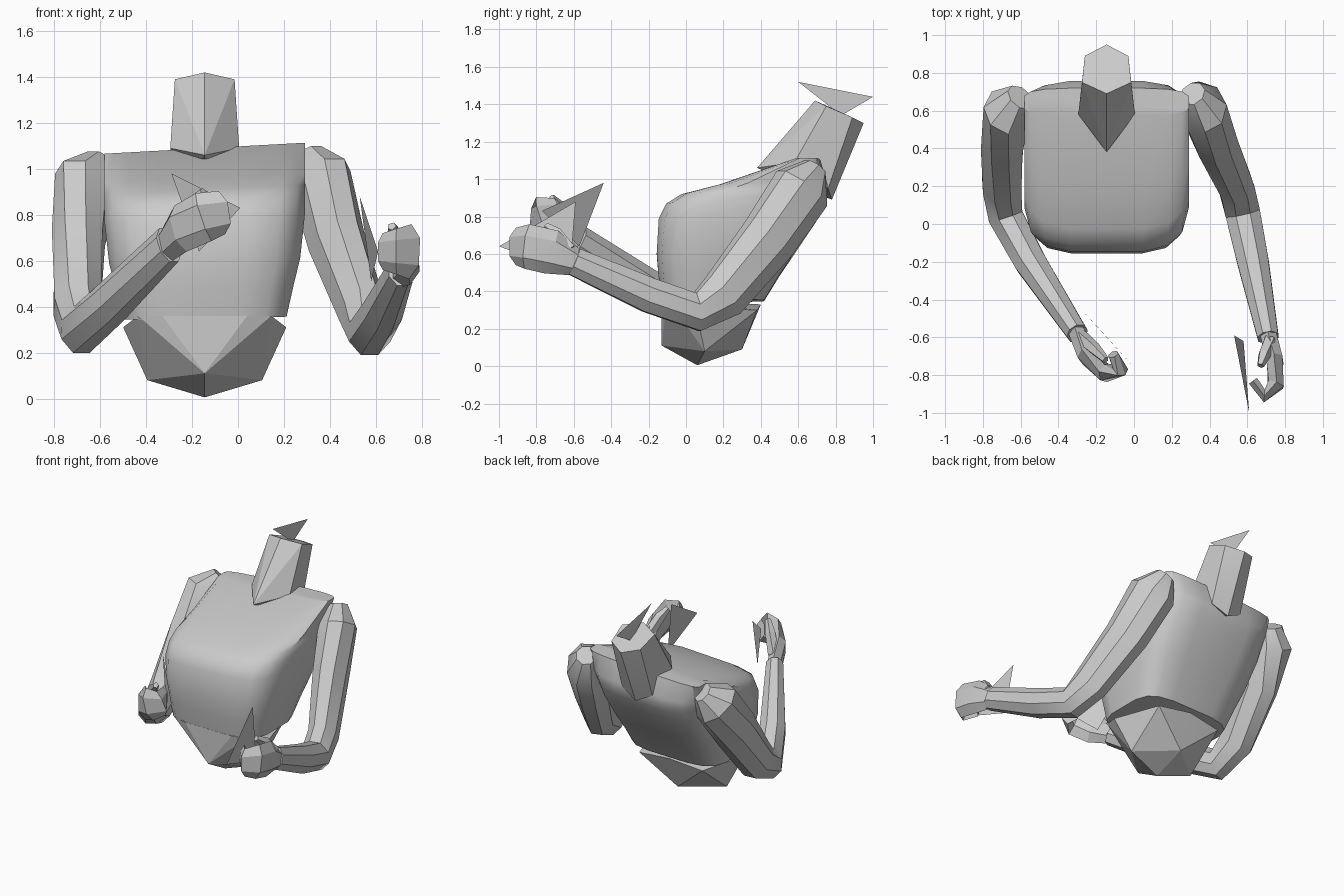
import bpy, bmesh, math
from mathutils import Vector

cube = bpy.data.objects.get("Cube")
if cube:
    bpy.data.objects.remove(cube, do_unlink=True)

MID = -0.145  # centre line of the torso

grey = bpy.data.materials.new("plain_grey")
grey.use_nodes = True
grey.diffuse_color = (0.6, 0.6, 0.6, 1)
grey.node_tree.nodes["Principled BSDF"].inputs["Base Color"].default_value = (0.6, 0.6, 0.6, 1)


def finish(name, bm, angle=35):
    bmesh.ops.recalc_face_normals(bm, faces=bm.faces)
    mesh = bpy.data.meshes.new(name)
    bm.to_mesh(mesh)
    bm.free()
    mesh.materials.append(grey)
    obj = bpy.data.objects.new(name, mesh)
    bpy.context.collection.objects.link(obj)
    bpy.ops.object.select_all(action='DESELECT')
    obj.select_set(True)
    bpy.context.view_layer.objects.active = obj
    bpy.ops.object.shade_smooth_by_angle(angle=math.radians(angle))
    return obj


def loft(name, rings, angle=35):
    bm = bmesh.new()
    loops = [[bm.verts.new(p) for p in ring] for ring in rings]
    n = len(loops[0])
    for a, b in zip(loops, loops[1:]):
        for i in range(n):
            j = (i + 1) % n
            bm.faces.new((a[i], a[j], b[j], b[i]))
    bm.faces.new(loops[0])
    bm.faces.new(loops[-1])
    return finish(name, bm, angle)


def tube(name, path, sides=8, angle=35):
    """Path entries: x, y, z, sideways radius, upward radius."""
    pts = [Vector(p[:3]) for p in path]
    rings = []
    for i, (c, p) in enumerate(zip(pts, path)):
        t = Vector()
        if i:
            t += (c - pts[i - 1]).normalized()
        if i < len(pts) - 1:
            t += (pts[i + 1] - c).normalized()
        t.normalize()
        u = t.cross(Vector((0, 0, 1))).normalized()
        v = u.cross(t)
        steps = [math.tau * (k + 0.5) / sides for k in range(sides)]
        rings.append([c + u * p[3] * math.cos(a) + v * p[4] * math.sin(a) for a in steps])
    return loft(name, rings, angle)


def hull(name, half):
    """Convex block from points mirrored across the torso centre line."""
    bm = bmesh.new()
    for dx, y, z in half:
        for s in ((1, -1) if dx else (1,)):
            bm.verts.new((MID + s * dx, y, z))
    res = bmesh.ops.convex_hull(bm, input=bm.verts)
    bmesh.ops.delete(bm, geom=[v for v in set(res["geom_interior"])
                               if isinstance(v, bmesh.types.BMVert)], context='VERTS')
    return finish(name, bm, 15)


def plate(name, corners):
    bm = bmesh.new()
    bm.faces.new([bm.verts.new(c) for c in corners])
    return finish(name, bm)


# Torso: squarish sections leaning back towards the shoulders
def section(z, front, back, half, sides=16):
    ring = []
    for k in range(sides):
        a = math.tau * (k + 0.5) / sides
        c, s = math.cos(a), math.sin(a)
        x = half * math.copysign(abs(c) ** 0.5, c)
        y = (front + back) / 2 + (back - front) / 2 * math.copysign(abs(s) ** 0.5, s)
        ring.append((MID + x, y, z + 0.05 * x * z))
    return ring


loft("torso", [section(*r) for r in (
    (0.35, -0.13, 0.42, 0.36),
    (0.48, -0.15, 0.50, 0.39),
    (0.60, -0.16, 0.58, 0.42),
    (0.78, -0.15, 0.70, 0.44),
    (0.86, -0.11, 0.74, 0.44),
    (0.91, -0.03, 0.76, 0.44),
    (0.96, 0.17, 0.76, 0.44),
    (1.09, 0.57, 0.72, 0.44))])

# Waist block with a pointed underside
hull("waist", [(0, -0.13, 0.11), (0.25, 0.1, 0.08), (0, 0.3, 0.09), (0, 0.06, 0.005),
               (0.185, -0.13, 0.36), (0.29, -0.1, 0.36), (0.355, 0.05, 0.31),
               (0.25, 0.38, 0.3), (0, 0.4, 0.33)])

# Neck and the flat crest above it
hull("neck", [(0, 0.38, 1.06), (0.15, 0.58, 1.09), (0.12, 0.76, 0.95), (0, 0.78, 0.89),
              (0, 0.69, 1.42), (0.13, 0.75, 1.39), (0.115, 0.89, 1.33), (0, 0.95, 1.3)])
plate("neck_crest", [(MID, 0.6, 1.52), (MID, 1.0, 1.44), (MID, 0.83, 1.34)])

# Arms
tube("left_arm", [
    (0.31, 0.69, 1.06, 0.07, 0.07), (0.36, 0.62, 0.95, 0.13, 0.17),
    (0.43, 0.44, 0.68, 0.12, 0.16), (0.54, 0.2, 0.38, 0.1, 0.14),
    (0.575, 0.06, 0.29, 0.1, 0.11), (0.63, -0.2, 0.38, 0.09, 0.1),
    (0.71, -0.6, 0.56, 0.06, 0.08)])
tube("right_arm", [
    (-0.6, 0.67, 1.03, 0.08, 0.07), (-0.66, 0.6, 0.94, 0.14, 0.16),
    (-0.695, 0.43, 0.7, 0.12, 0.16), (-0.7, 0.2, 0.4, 0.11, 0.14),
    (-0.68, 0.04, 0.3, 0.1, 0.11), (-0.55, -0.2, 0.42, 0.09, 0.1),
    (-0.3, -0.58, 0.67, 0.06, 0.09)])

# Curled hands and thumbs
tube("left_hand", [
    (0.71, -0.58, 0.55, 0.05, 0.07), (0.745, -0.72, 0.61, 0.05, 0.12),
    (0.75, -0.85, 0.64, 0.05, 0.12), (0.69, -0.91, 0.64, 0.04, 0.1),
    (0.63, -0.83, 0.64, 0.03, 0.08)], 6, 15)
tube("right_hand", [
    (-0.3, -0.58, 0.67, 0.05, 0.08), (-0.25, -0.7, 0.74, 0.05, 0.11),
    (-0.15, -0.79, 0.79, 0.05, 0.11), (-0.07, -0.77, 0.81, 0.04, 0.1),
    (-0.11, -0.69, 0.83, 0.03, 0.07)], 6, 15)
tube("left_thumb", [(0.72, -0.62, 0.62, 0.04, 0.04), (0.69, -0.69, 0.71, 0.035, 0.035),
                    (0.67, -0.75, 0.75, 0.02, 0.02)], 5, 15)
tube("right_thumb", [(-0.28, -0.6, 0.73, 0.04, 0.04), (-0.21, -0.66, 0.84, 0.035, 0.035),
                     (-0.15, -0.72, 0.9, 0.02, 0.02)], 5, 15)

# Thin triangular blades beside the hands
plate("left_blade", [(0.53, -0.59, 0.88), (0.61, -1.0, 0.64), (0.58, -0.62, 0.51)])
plate("right_blade", [(-0.29, -0.44, 0.98), (0.01, -0.77, 0.83), (-0.17, -0.57, 0.64)])
